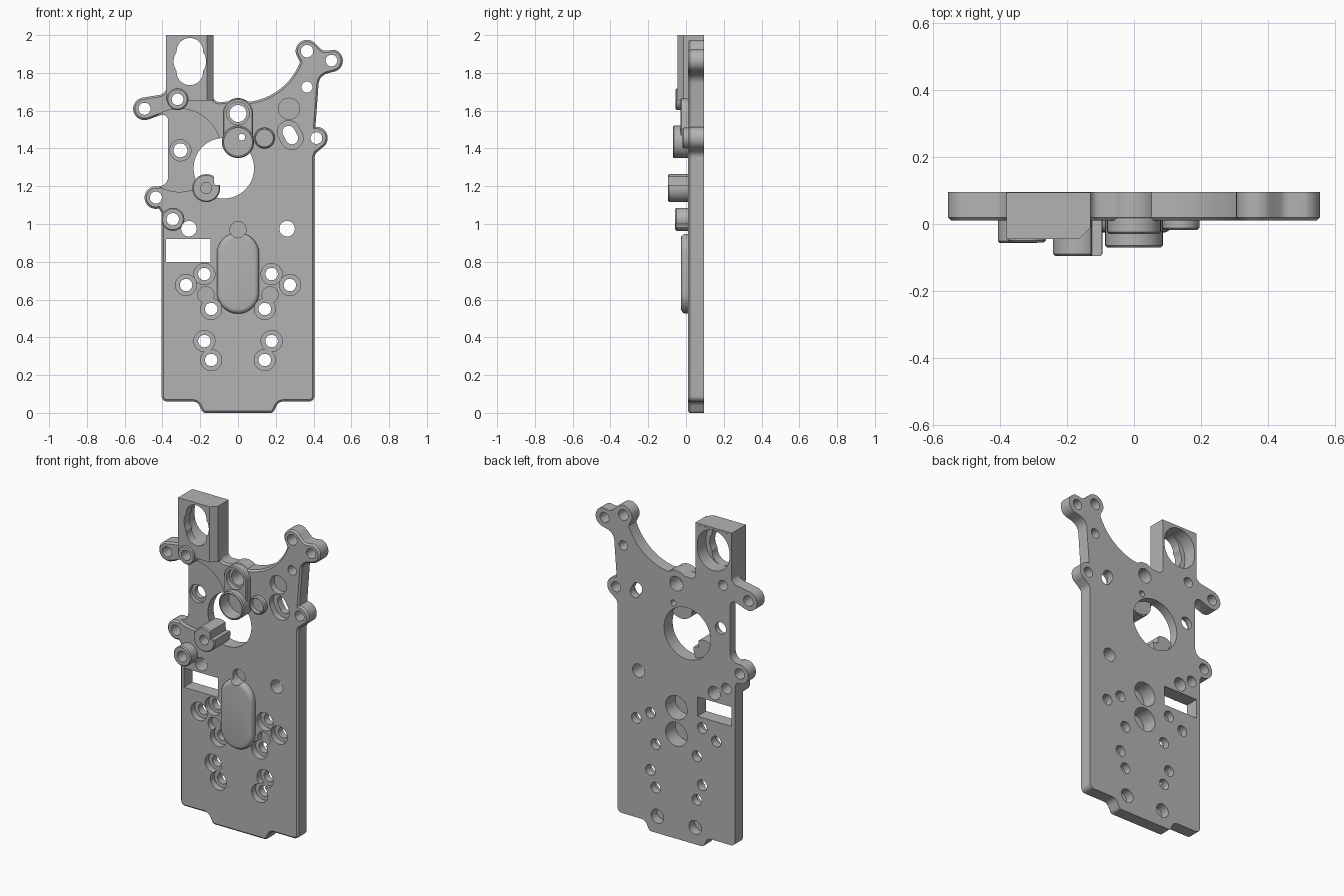
import bpy, bmesh
from math import sin, cos, radians, pi, tan, atan2, hypot
from mathutils import Vector

if "Cube" in bpy.data.objects:
    bpy.data.objects.remove(bpy.data.objects["Cube"])

grey = bpy.data.materials.new("machined_grey")
grey.use_nodes = True
grey.diffuse_color = (0.45, 0.45, 0.45, 1)
grey.node_tree.nodes["Principled BSDF"].inputs["Base Color"].default_value = (0.45, 0.45, 0.45, 1)

FRONT, BACK, OUT = 0.01, 0.095, 0.2


def arc(cx, cz, r, a0, a1, n=16):
    return [(cx + r * cos(radians(a0 + (a1 - a0) * i / n)),
             cz + r * sin(radians(a0 + (a1 - a0) * i / n)), 0) for i in range(n + 1)]


def fillet(points, n=6):
    """Round every corner (x, z, radius) with a positive radius."""
    out = []
    for i, (x, z, r) in enumerate(points):
        p = Vector((x, z))
        if r == 0:
            out.append((x, z))
            continue
        prev, nxt = points[i - 1], points[(i + 1) % len(points)]
        d0, d1 = Vector(prev[:2]) - p, Vector(nxt[:2]) - p
        half = d0.angle(d1) / 2
        t = r / tan(half)
        t = min(t, d0.length * (0.48 if prev[2] else 0.95), d1.length * (0.48 if nxt[2] else 0.95))
        r = t * tan(half)
        centre = p + (d0.normalized() + d1.normalized()).normalized() * (r / sin(half))
        s, e = p + d0.normalized() * t - centre, p + d1.normalized() * t - centre
        a0 = atan2(s.y, s.x)
        sweep = (atan2(e.y, e.x) - a0 + pi) % (2 * pi) - pi
        out += [(centre.x + r * cos(a0 + sweep * k / n), centre.y + r * sin(a0 + sweep * k / n))
                for k in range(n + 1)]
    return out


def prism(name, loop, lo, hi, bevel=0, segments=1, plan=False):
    """Extrude an x-z loop along y, or an x-y loop along z when plan is set."""
    bm = bmesh.new()
    place = (lambda u, v: (u, v, lo)) if plan else (lambda u, v: (u, lo, v))
    face = bm.faces.new([bm.verts.new(place(u, v)) for u, v in loop])
    rim = list(face.edges)
    ext = bmesh.ops.extrude_face_region(bm, geom=[face], use_keep_orig=True)
    verts = [g for g in ext["geom"] if isinstance(g, bmesh.types.BMVert)]
    bmesh.ops.translate(bm, verts=verts, vec=(0, 0, hi - lo) if plan else (0, hi - lo, 0))
    bmesh.ops.recalc_face_normals(bm, faces=bm.faces)
    if bevel:
        bmesh.ops.bevel(bm, geom=rim, offset=bevel, segments=segments, profile=0.5, affect="EDGES")
    mesh = bpy.data.meshes.new(name)
    bm.to_mesh(mesh)
    bm.free()
    mesh.materials.append(grey)
    obj = bpy.data.objects.new(name, mesh)
    bpy.context.scene.collection.objects.link(obj)
    return obj


def capsule(x0, z0, x1, z1, r, n=16):
    a = atan2(z1 - z0, x1 - x0) * 180 / pi if hypot(x1 - x0, z1 - z0) else 0
    return [p[:2] for p in arc(x1, z1, r, a - 90, a + 90, n) + arc(x0, z0, r, a + 90, a + 270, n)]


def circle(x, z, r, n=40):
    return [p[:2] for p in arc(x, z, r, 0, 360, n)[:-1]]


def box(x0, x1, z0, z1):
    return [(x0, z0), (x1, z0), (x1, z1), (x0, z1)]


def combine(tool, operation):
    mod = plate.modifiers.new("join", "BOOLEAN")
    mod.operation, mod.object, mod.solver = operation, tool, "EXACT"
    bpy.context.view_layer.objects.active = plate
    bpy.ops.object.modifier_apply(modifier=mod.name)
    bpy.data.objects.remove(tool)


def cut(loop, lo=-OUT, hi=OUT):
    combine(prism("cutter", loop, lo, hi), "DIFFERENCE")


def add(name, loop, lo, hi, bevel=0.006, segments=1, plan=False):
    combine(prism(name, loop, lo, hi, bevel, segments, plan), "UNION")


# Plate outline, counter-clockwise: foot tab, right lugs, sweep, neck, left lugs
outline = [(-0.405, 0.06, 0.03), (-0.215, 0.06, 0.04), (-0.185, 0, 0.02),
           (0.185, 0, 0.02), (0.215, 0.06, 0.04), (0.405, 0.06, 0.03), (0.405, 1.37, 0.04)]
outline += arc(0.415, 1.455, 0.06, -60, 95)
outline += [(0.43, 1.785, 0.06)] + arc(0.495, 1.865, 0.06, -80, 75)
outline += [(0.45, 1.915, 0.04)] + arc(0.365, 1.915, 0.06, 40, 195)
outline += arc(0.02, 1.975, 0.33, -21, -81, 24)
outline += arc(0, 1.585, 0.082, 50, 130, 10)
outline += [(-0.132, 1.645, 0.03), (-0.132, 1.99, 0.02), (-0.376, 1.99, 0.02), (-0.376, 1.69, 0.05)]
outline += arc(-0.495, 1.61, 0.06, 105, 290)
outline += [(-0.37, 1.59, 0.03), (-0.37, 1.2, 0.05)]
outline += arc(-0.435, 1.14, 0.06, 80, 285)
outline += [(-0.405, 1.06, 0.02)]
plate = prism("mounting_plate", fillet(outline), FRONT, BACK, 0.01)

# Sunken round pocket and large bore
cut(circle(-0.31, 1.39, 0.22, 64), hi=0.04)
cut(circle(-0.075, 1.295, 0.16, 64))

# Raised top block with a chamfered side
add("top_block", [(-0.38, 0.094), (-0.13, 0.094), (-0.13, -0.012), (-0.163, -0.045), (-0.38, -0.045)],
    1.655, 2.0, 0, plan=True)

# Raised bosses and the long rounded pad
add("link_boss", capsule(0, 1.435, 0, 1.585, 0.08), -0.03, 0.05)
add("cup_boss", circle(0, 1.435, 0.086), -0.07, 0.045)
add("side_boss", circle(0.14, 1.455, 0.055), -0.018, 0.05)
add("upper_boss", circle(-0.32, 1.66, 0.057), -0.055, 0.05)
add("lower_boss", circle(-0.345, 1.025, 0.061), -0.057, 0.05)
add("tall_boss", circle(-0.168, 1.19, 0.074), -0.095, 0.06)
add("long_pad", capsule(0, 0.637, 0, 0.842, 0.112), -0.026, 0.04, 0.025, 4)

# Notch in the tall boss
cut([(-0.125, 1.205), (-0.05, 1.21), (-0.06, 1.3), (-0.13, 1.27)])

# Keyed opening in the top block, wider at the back
cut(capsule(-0.255, 1.805, -0.255, 1.915, 0.07))
cut(circle(-0.255, 1.86, 0.086))
cut(capsule(-0.255, 1.845, -0.255, 1.875, 0.11), lo=0.01)

# Rectangular window
cut(box(-0.38, -0.145, 0.8, 0.92))

# Plain through holes
for x, z, r in [(0.365, 1.915, 0.033), (0.495, 1.865, 0.031), (0.365, 1.725, 0.029),
                (0.415, 1.455, 0.031), (-0.495, 1.61, 0.032), (-0.435, 1.14, 0.032),
                (-0.32, 1.66, 0.031), (-0.345, 1.025, 0.033), (-0.26, 0.975, 0.041),
                (0.26, 0.975, 0.041), (0.02, 1.46, 0.018)]:
    cut(circle(x, z, r, 28))

# Counterbored screw holes: mirrored pairs, then single ones
pairs = [(0.178, 0.735), (0.275, 0.677), (0.142, 0.55), (0.178, 0.38), (0.142, 0.28)]
for x, z in [(s * x, z) for x, z in pairs for s in (-1, 1)]:
    cut(circle(x, z, 0.056), hi=0.05)
    cut(circle(x, z, 0.033, 28))
for x, z, outer, inner, depth in [(-0.305, 1.39, 0.056, 0.037, 0.065), (0, 1.585, 0.06, 0.045, 0.0)]:
    cut(circle(x, z, outer), hi=depth)
    cut(circle(x, z, inner, 28))
cut(capsule(0.285, 1.455, 0.268, 1.487, 0.06), hi=0.05)
cut(capsule(0.285, 1.455, 0.268, 1.487, 0.033))

# Blind pockets on the front
for x, z, r, depth in [(0, 1.435, 0.074, 0.015), (0.14, 1.455, 0.045, 0.01), (0.27, 1.61, 0.056, 0.05),
                       (-0.17, 0.625, 0.043, 0.05), (0.17, 0.625, 0.043, 0.05),
                       (0, 0.97, 0.043, 0.05), (-0.168, 1.19, 0.029, -0.03)]:
    cut(circle(x, z, r), hi=depth)

# Blind pockets on the back
for x, z, r, depth in [(0, 0.815, 0.074, 0.0), (0, 0.65, 0.074, 0.0),
                       (0.13, 0.105, 0.043, 0.04), (-0.13, 0.105, 0.043, 0.04)]:
    cut(circle(x, z, r), lo=depth)

bpy.ops.object.select_all(action="DESELECT")
plate.select_set(True)
bpy.context.view_layer.objects.active = plate
bpy.ops.object.shade_smooth_by_angle(angle=radians(30))
